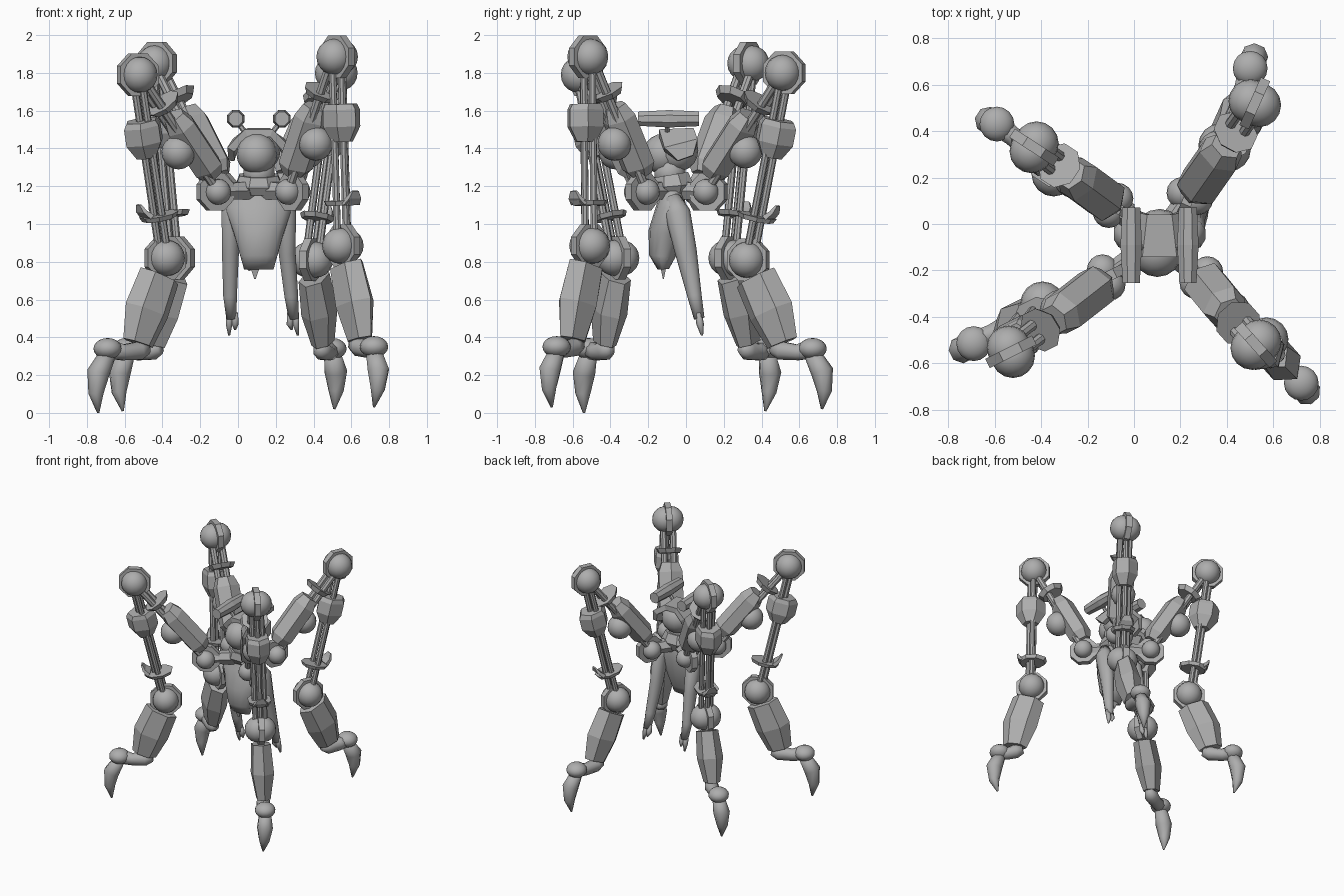
import bpy, bmesh, math
from mathutils import Vector as V

if "Cube" in bpy.data.objects:
    bpy.data.objects.remove(bpy.data.objects["Cube"])

grey = bpy.data.materials.new("plain grey")
grey.use_nodes = True
COLOUR = (0.42, 0.42, 0.42, 1)
grey.diffuse_color = COLOUR
grey.node_tree.nodes["Principled BSDF"].inputs["Base Color"].default_value = COLOUR

UP, X, Y = V((0, 0, 1)), V((1, 0, 0)), V((0, 1, 0))


def finish(name, bm, smooth):
    bmesh.ops.recalc_face_normals(bm, faces=bm.faces)
    for f in bm.faces:
        f.smooth = smooth
    mesh = bpy.data.meshes.new(name)
    bm.to_mesh(mesh)
    bm.free()
    mesh.materials.append(grey)
    ob = bpy.data.objects.new(name, mesh)
    bpy.context.collection.objects.link(ob)
    return ob


def loft(name, pts, radii, u, sides=6, smooth=False):
    """Skin rings along a path; a radius is a number or a (u, v) pair."""
    bm, rings = bmesh.new(), []
    pts = [V(p) for p in pts]
    for i, p in enumerate(pts):
        t = (pts[min(i + 1, len(pts) - 1)] - pts[max(i - 1, 0)]).normalized()
        a = (u - t * u.dot(t)).normalized()
        b = t.cross(a)
        r = radii[i] if isinstance(radii[i], tuple) else (radii[i], radii[i])
        ring = []
        for k in range(sides):
            ang = (k + 0.5) * math.tau / sides
            ring.append(bm.verts.new(p + a * r[0] * math.cos(ang) + b * r[1] * math.sin(ang)))
        rings.append(ring)
    for lo, hi in zip(rings, rings[1:]):
        for k in range(sides):
            n = (k + 1) % sides
            bm.faces.new((lo[k], lo[n], hi[n], hi[k]))
    bm.faces.new(rings[0])
    bm.faces.new(rings[-1])
    return finish(name, bm, smooth)


def ball(name, loc, r, scale=(1, 1, 1)):
    bm = bmesh.new()
    bmesh.ops.create_uvsphere(bm, u_segments=16, v_segments=10, radius=r)
    ob = finish(name, bm, True)
    ob.location, ob.scale = loc, scale


def joint(name, c, r, gap, rim, side, out):
    """Two balls gripping an octagonal disc."""
    for s in (-1, 1):
        ball(name + "_ball", c + side * s * gap, r)
    loft(name + "_disc", [c - side * 0.022, c + side * 0.022], [rim] * 2, out, 8)


def leg(tag, hip, top, knee, ankle, head, tip):
    hip, top, knee, ankle, head, tip = map(V, (hip, top, knee, ankle, head, tip))
    out = tip - hip
    out.z = 0
    out.normalize()
    side = out.cross(UP)

    # hip
    joint(tag + "_hip", hip, 0.068, 0.035, 0.108, side, out)
    loft(tag + "_hip_strut", [V((0.11, -0.07, 1.18)), hip], [0.06, 0.045], UP, 6)

    # upper arm
    d = (top - hip).normalized()
    n = side.cross(d)
    if n.z < 0:
        n = -n
    at = lambda t: hip.lerp(top, t)
    for s in (-1, 1):
        o = side * s * 0.035
        loft(tag + "_upper_rod", [hip + o, top + o], [0.024] * 2, side, 8)
    loft(tag + "_upper_casing", [at(t) + n * 0.04 for t in (0.1, 0.17, 0.52, 0.61)],
         [(0.06, 0.055), (0.1, 0.085), (0.1, 0.085), (0.07, 0.06)], side)
    ball(tag + "_upper_bulge", at(0.39) - n * 0.052, 0.09)
    c = at(0.71) + n * 0.025
    loft(tag + "_upper_collar", [c - d * 0.015, c + d * 0.02], [(0.08, 0.08), (0.1, 0.105)], side, 8)
    joint(tag + "_elbow", top, 0.095, 0.02, 0.122, side, out)

    # forearm
    d = (knee - top).normalized()
    at = lambda t: top.lerp(knee, t)
    for o in (side * 0.036, side * -0.036, out * 0.03):
        loft(tag + "_lower_rod", [top + o, knee + o], [0.02] * 2, side, 8)
    loft(tag + "_lower_casing", [at(t) + out * 0.02 for t in (0.25, 0.28, 0.37, 0.45)],
         [(0.085, 0.09), (0.095, 0.11), (0.095, 0.11), (0.055, 0.06)], side)
    c = at(0.775)
    loft(tag + "_lower_collar", [c + d * 0.012, c - d * 0.014], [(0.08, 0.095), (0.09, 0.11)], side, 8)
    loft(tag + "_lower_collar_horn", [c + out * 0.07, c + out * 0.1 - d * 0.03, c + out * 0.11 - d * 0.065],
         [(0.08, 0.02), (0.06, 0.015), (0.03, 0.008)], side, 4)
    joint(tag + "_knee", knee, 0.095, 0.02, 0.122, side, out)

    # shin
    at = lambda t: knee.lerp(ankle, t)
    loft(tag + "_shin", [at(0.21), at(0.62) + out * 0.01, at(1)],
         [(0.075, 0.12), (0.09, 0.13), (0.055, 0.09)], side)

    # foot
    base = ankle - UP * 0.03
    loft(tag + "_ankle", [base - out * 0.06, base - out * 0.01 - UP * 0.01,
                          base.lerp(head, 0.5) - UP * 0.02, head],
         [0.03, 0.052, 0.045, 0.055], side, 8, True)
    ball(tag + "_foot_knuckle", head, 0.075, (1, 1, 0.75))
    loft(tag + "_claw", [head - UP * 0.03, head.lerp(tip, 0.38) + out * 0.035,
                         head.lerp(tip, 0.7) + out * 0.03, tip],
         [0.045, 0.06, 0.04, 0.006], side, 8, True)


leg("front_left", (0.29, -0.23, 1.17), (0.525, -0.52, 1.885), (0.555, -0.51, 0.885),
    (0.645, -0.6, 0.39), (0.72, -0.685, 0.35), (0.72, -0.71, 0.03))
leg("front_right", (-0.12, -0.23, 1.17), (-0.53, -0.55, 1.79), (-0.385, -0.36, 0.82),
    (-0.53, -0.43, 0.37), (-0.69, -0.515, 0.34), (-0.74, -0.54, 0))
leg("back_right", (-0.09, 0.08, 1.17), (-0.43, 0.33, 1.85), (-0.335, 0.23, 0.82),
    (-0.46, 0.33, 0.37), (-0.59, 0.43, 0.34), (-0.61, 0.42, 0.01))
leg("back_left", (0.24, 0.12, 1.17), (0.52, 0.52, 1.80), (0.39, 0.33, 0.81),
    (0.45, 0.51, 0.37), (0.5, 0.67, 0.34), (0.51, 0.72, 0.02))

# torso
CX = 0.11
loft("torso", [(CX, -0.07, 1.22), (CX, -0.07, 1.15), (CX, -0.08, 1.08), (CX, -0.11, 0.95),
               (CX, -0.125, 0.83), (CX, -0.12, 0.76)],
     [(0.06, 0.05), (0.14, 0.065), (0.18, 0.08), (0.135, 0.09), (0.1, 0.07), (0.08, 0.03)],
     X, 14, True)
for dx, z in ((-0.05, 0.75), (-0.02, 0.71), (0.05, 0.76)):
    loft("torn_hem", [(CX + dx, -0.12, 0.82), (CX + dx, -0.12, z)],
         [(0.06, 0.035), (0.006, 0.004)], X, 4)

# neck
loft("neck_collar", [(CX, -0.07, 1.15), (CX, -0.07, 1.2), (CX, -0.08, 1.26)],
     [(0.1, 0.09), (0.135, 0.12), (0.11, 0.1)], X, 8)
loft("neck", [(CX, -0.08, 1.2), (CX, -0.09, 1.34)], [0.085, 0.085], X, 12, True)

# head with its angular hood
ball("face", (CX - 0.01, -0.12, 1.37), 0.108)
ball("head_dome", (CX, -0.05, 1.39), 0.115)
arch = [math.radians(a) for a in (-10, 22, 67, 113, 158, 190)]
loft("hood", [(CX + 0.145 * math.cos(a), -0.01 - 0.045 * math.sin(a), 1.37 + 0.125 * math.sin(a))
              for a in arch],
     [(0.06, 0.022)] + [(0.13, 0.03)] * 4 + [(0.06, 0.022)], Y, 4)

for s in (-1, 1):
    # antenna bars on stalks
    bx = CX + s * 0.122
    loft("antenna_stalk", [(CX + s * 0.06, -0.1, 1.47), (bx, -0.1, 1.55)], [0.014] * 2, Y, 6)
    loft("antenna_bar", [(bx, y, 1.557) for y in (-0.255, -0.09, 0.07)],
         [0.04, 0.05, 0.042], X, 8)

    # hanging arm with two fingers
    ax = lambda o, lean=0: CX + s * o + lean
    loft("hanging_arm", [(ax(0.11), -0.07, 1.14), (ax(0.145), -0.045, 1.06), (ax(0.15), 0, 0.85),
                         (ax(0.162, 0.01), 0.045, 0.62), (ax(0.165, 0.02), 0.07, 0.5)],
         [0.04, (0.055, 0.068), (0.047, 0.058), 0.038, 0.028], X, 10, True)
    for o, end in ((-0.02, 0.44), (0.012, 0.41)):
        loft("finger", [(ax(0.165 + o, 0.02), 0.065, 0.53), (ax(0.165 + o, 0.02), 0.075, 0.47),
                        (ax(0.17 + o, 0.025), 0.085, end)],
             [0.018, 0.02, 0.006], X, 6, True)
